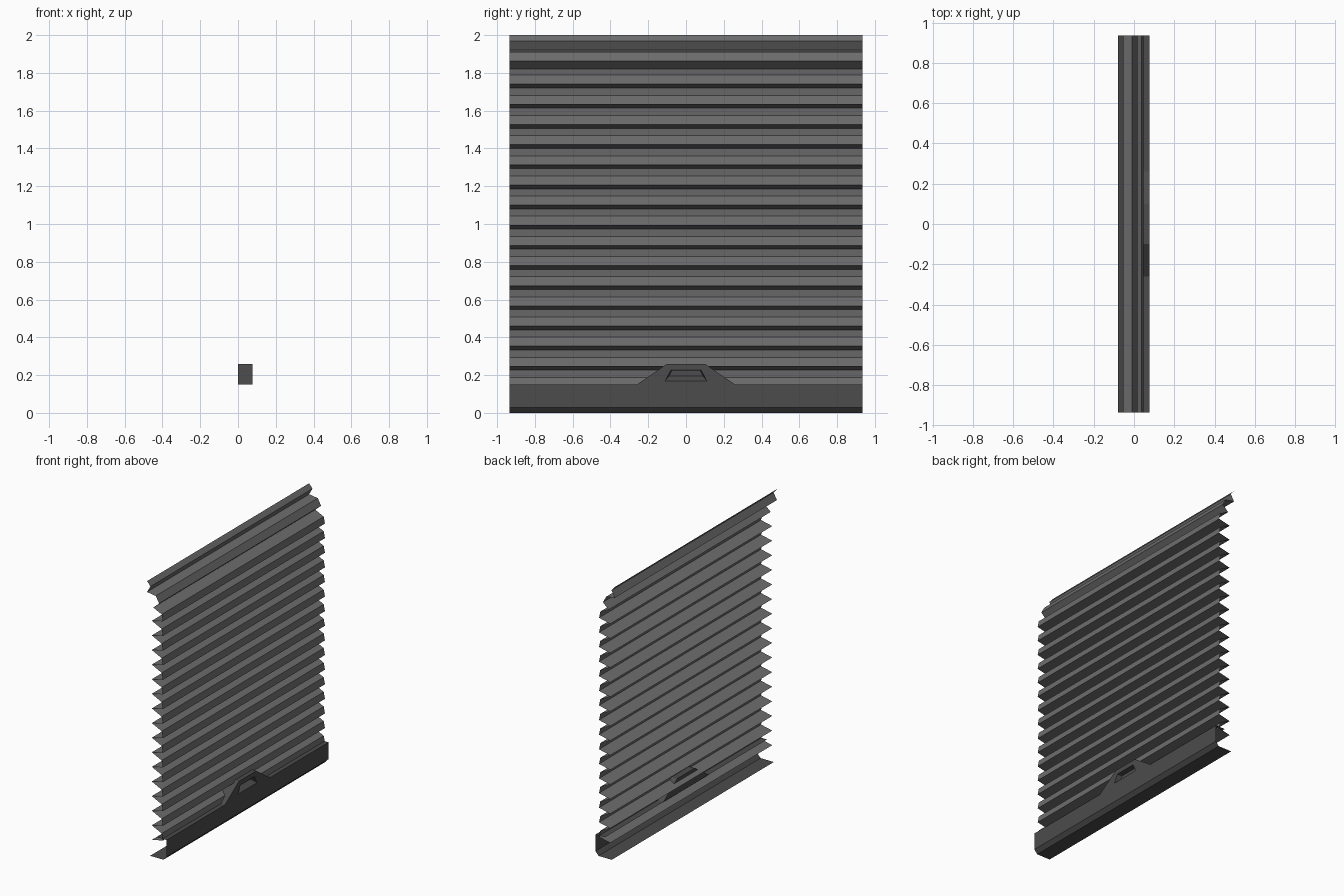
import bpy, bmesh

if "Cube" in bpy.data.objects:
    bpy.data.objects.remove(bpy.data.objects["Cube"])

W = 0.935  # half width along y


def material(name, v):
    m = bpy.data.materials.new(name)
    m.diffuse_color = (v, v, v, 1)
    m.use_nodes = True
    m.node_tree.nodes["Principled BSDF"].inputs["Base Color"].default_value = m.diffuse_color
    return m


SLAT = material("slat grey", 0.15)
BAR = material("bar dark grey", 0.072)


def finish(name, bm, mat):
    me = bpy.data.meshes.new(name)
    bm.to_mesh(me)
    bm.free()
    me.materials.append(mat)
    ob = bpy.data.objects.new(name, me)
    bpy.context.collection.objects.link(ob)
    return ob


def sheet(name, profile, mat):
    """Open sheet: an (x, z) profile listed top to bottom, run along y."""
    bm = bmesh.new()
    rows = [(bm.verts.new((x, -W, z)), bm.verts.new((x, W, z))) for x, z in profile]
    for (a, b), (c, d) in zip(rows, rows[1:]):
        bm.faces.new((a, c, d, b))
    return finish(name, bm, mat)


# folded top cap
cap = [(-0.08, 2.0), (-0.053, 1.968), (-0.08, 1.92), (-0.01, 1.91),
       (0.017, 1.862), (-0.03, 1.82)]
sheet("top_cap", cap, SLAT)

# repeated slats: sloping top, near-vertical lip, shallow underside
PITCH = 0.1067
slats = [(-0.03, 1.82)]
for k in range(16):
    z = 1.72 - k * PITCH
    slats += [(0.038, z + 0.068), (0.048, z + 0.02), (-0.042, z)]
sheet("slats", slats, SLAT)

# bottom bar: top ledge, front, chamfer, bottom flange
sheet("bottom_bar", [(0.0, 0.15), (0.077, 0.15), (0.077, 0.028),
                     (0.052, 0.0), (-0.055, 0.0)], BAR)

# handle: raised trapezoid with recessed grip
bm = bmesh.new()


def ring(x, bottom, top, z0, z1):
    return [bm.verts.new((x, y, z)) for y, z in
            ((-bottom, z0), (bottom, z0), (top, z1), (-top, z1))]


def bridge(r, s, sides=range(4)):
    for i in sides:
        j = (i + 1) % 4
        bm.faces.new((r[i], r[j], s[j], s[i]))


back = ring(0.0, 0.26, 0.10, 0.15, 0.26)
front = ring(0.077, 0.26, 0.10, 0.15, 0.26)
rim = ring(0.077, 0.11, 0.08, 0.17, 0.226)
floor = ring(0.04, 0.09, 0.075, 0.195, 0.224)
bridge(back, front, (1, 2, 3))
bridge(front, rim)
bridge(rim, floor)
bm.faces.new(floor)
bm.faces.new(back[::-1])
bmesh.ops.recalc_face_normals(bm, faces=bm.faces)
finish("handle", bm, BAR)
